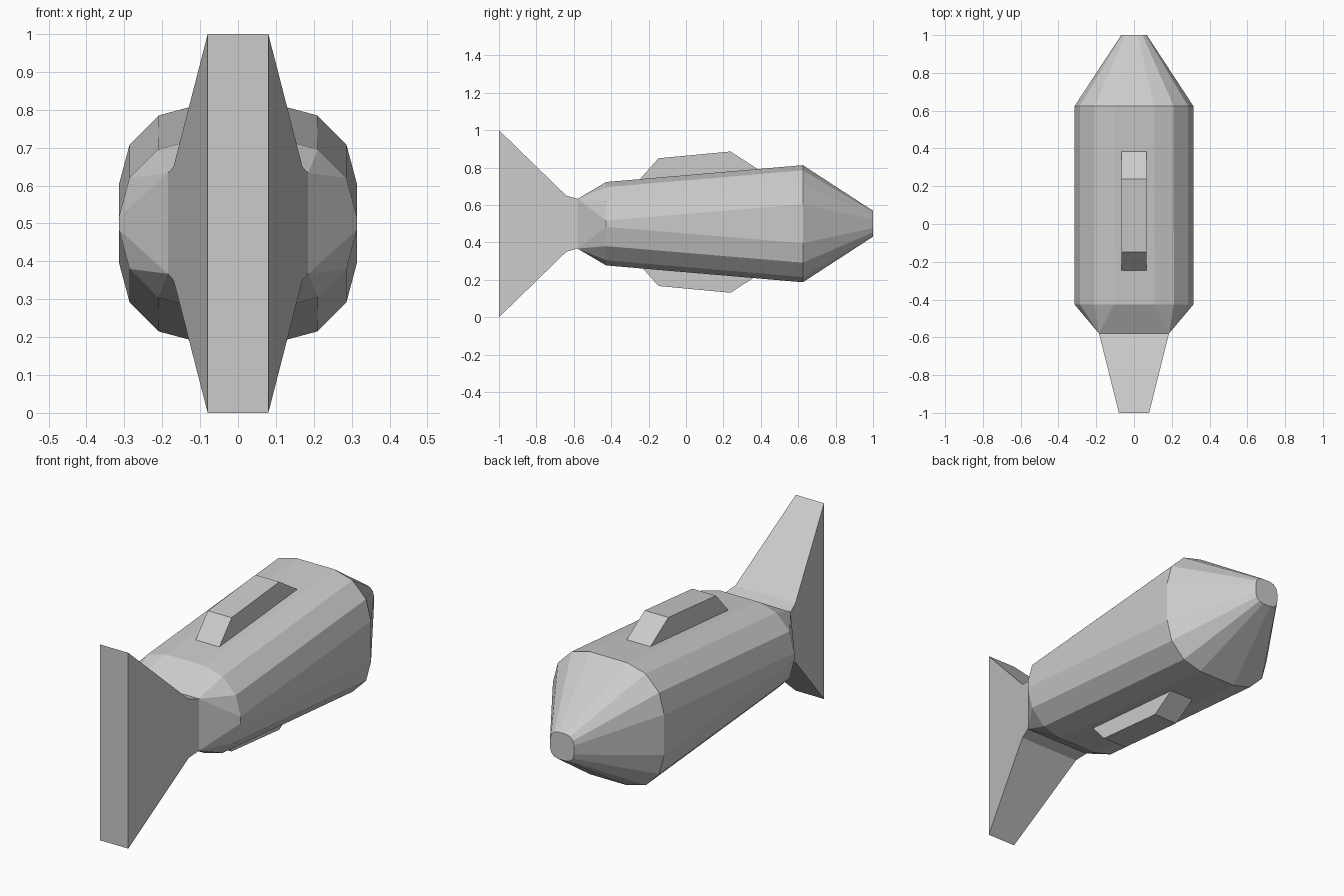
import bpy, bmesh
from math import sin, cos, radians

if "Cube" in bpy.data.objects:
    bpy.data.objects.remove(bpy.data.objects["Cube"])

CZ = 0.5  # height of the long axis


def ring(hx, hz, r, steps):
    """Rounded rectangle in x/z, 'steps' segments per corner."""
    pts = []
    for q, (sx, sz) in enumerate([(1, 1), (-1, 1), (-1, -1), (1, -1)]):
        for i in range(steps + 1):
            a = radians(90 * q + 90 * i / max(steps, 1))
            pts.append((sx * (hx - r) + r * cos(a), CZ + sz * (hz - r) + r * sin(a)))
    return pts


def finish(name, bm):
    bmesh.ops.remove_doubles(bm, verts=bm.verts, dist=1e-4)
    bmesh.ops.recalc_face_normals(bm, faces=bm.faces)
    me = bpy.data.meshes.new(name)
    bm.to_mesh(me)
    bm.free()
    ob = bpy.data.objects.new(name, me)
    bpy.context.collection.objects.link(ob)
    return ob


def loft(name, stations, steps, cap):
    """Skin rounded-rectangle stations (y, half x, half z, radius); cap one end."""
    bm = bmesh.new()
    rings = [[bm.verts.new((x, y, z)) for x, z in ring(hx, hz, r, steps)]
             for y, hx, hz, r in stations]
    n = len(rings[0])
    for a, b in zip(rings, rings[1:]):
        for i in range(n):
            j = (i + 1) % n
            bm.faces.new((a[i], a[j], b[j], b[i]))
    bm.faces.new(rings[cap])
    return finish(name, bm)


def prism(name, profile, hx):
    """Extrude a y/z profile across x."""
    bm = bmesh.new()
    face = bm.faces.new([bm.verts.new((-hx, y, z)) for y, z in profile])
    out = bmesh.ops.extrude_face_region(bm, geom=[face])
    bmesh.ops.translate(bm, vec=(2 * hx, 0, 0),
                        verts=[g for g in out["geom"] if isinstance(g, bmesh.types.BMVert)])
    return finish(name, bm)


# Body: blunt nose, wide shoulder, taper, rectangular tail joint
loft("body", [(1.0, 0.068, 0.069, 0.046),
              (0.625, 0.314, 0.313, 0.209),
              (-0.427, 0.314, 0.223, 0.206),
              (-0.58, 0.185, 0.133, 0.0)], 3, 0)

# Tail: flared tall wedge continuing from the joint
loft("tail", [(-0.58, 0.185, 0.133, 0.0),
              (-0.64, 0.17, 0.15, 0.0),
              (-1.0, 0.08, 0.5, 0.0)], 0, -1)

# Top and bottom fins, slightly sunk into the body
fin = [(-0.258, 0.725), (-0.147, 0.85), (0.238, 0.886), (0.41, 0.775)]
prism("top_fin", fin, 0.067)
prism("bottom_fin", [(y, 1.017 - z) for y, z in fin], 0.067)
